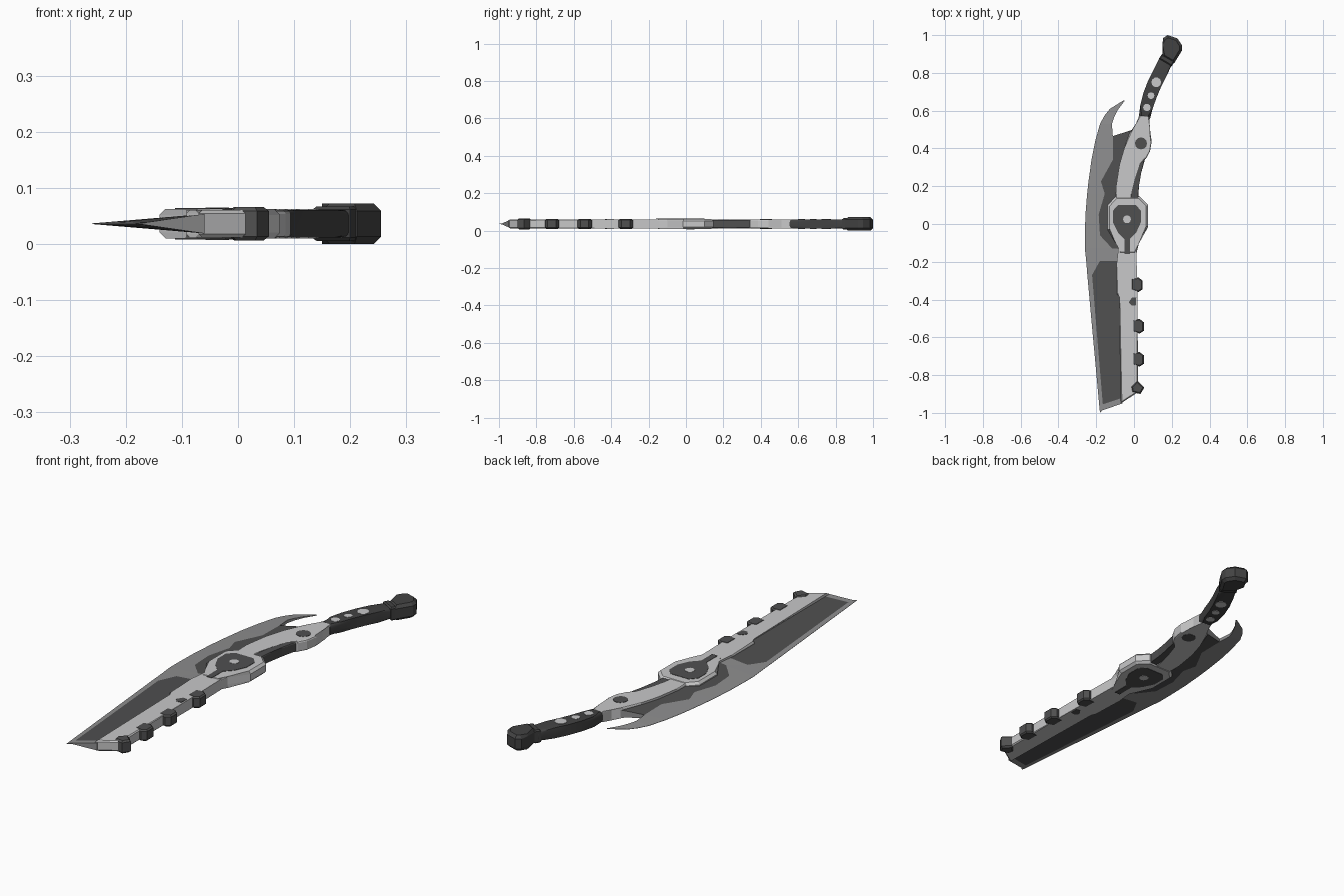
import bpy, bmesh, math

if "Cube" in bpy.data.objects:
    bpy.data.objects.remove(bpy.data.objects["Cube"])

MID = 0.036  # height of the mirror plane


def material(name, v):
    m = bpy.data.materials.new(name)
    m.diffuse_color = (v, v, v * 1.01, 1)
    m.use_nodes = True
    m.node_tree.nodes["Principled BSDF"].inputs["Base Color"].default_value = m.diffuse_color
    return m


LIGHT = material("light grey", 0.58)
STEEL = material("steel grey", 0.27)
DARK = material("dark grey", 0.08)
GRIP = material("charcoal", 0.055)


def finish(name, bm, mats):
    bmesh.ops.recalc_face_normals(bm, faces=bm.faces[:])
    me = bpy.data.meshes.new(name)
    bm.to_mesh(me)
    bm.free()
    for m in mats:
        me.materials.append(m)
    ob = bpy.data.objects.new(name, me)
    bpy.context.collection.objects.link(ob)
    return ob


def plate(name, pts, half, mat, bevel=0.0, segments=1, z=MID):
    """Outline extruded symmetrically about height z, with bevelled edges."""
    bm = bmesh.new()
    lo = [bm.verts.new((x, y, z - half)) for x, y in pts]
    hi = [bm.verts.new((x, y, z + half)) for x, y in pts]
    bm.faces.new(lo[::-1])
    bm.faces.new(hi)
    n = len(pts)
    for i in range(n):
        j = (i + 1) % n
        bm.faces.new((lo[i], lo[j], hi[j], hi[i]))
    if bevel:  # soften only the upper and lower rims
        rims = [e for e in bm.edges if abs(e.verts[0].co.z - e.verts[1].co.z) < 1e-6]
        bmesh.ops.bevel(bm, geom=rims, offset=bevel, segments=segments,
                        profile=0.5, affect='EDGES', clamp_overlap=True)
    return finish(name, bm, [mat])


def inlay(name, pts, surface, mat):
    """Thin painted plate on both flat sides of a part."""
    for side, s in (("upper", 1), ("lower", -1)):
        plate(f"{name}_{side}", pts, 0.001, mat, z=MID + s * (surface + 0.0005))


def disc(cx, cy, r, n=12):
    return [(cx + r * math.cos(2 * math.pi * i / n),
             cy + r * math.sin(2 * math.pi * i / n)) for i in range(n)]


# Blade: rows of outer, panel edge and inner points; flag = dark panel up to next row
rows = [
    ((-.18, -1.0), (-.165, -.985), (-.06, -.95), 0),
    ((-.185, -.95), (-.165, -.955), (-.06, -.92), 1),
    ((-.247, -.27), (-.222, -.27), (-.06, -.27), 1),
    ((-.253, -.195), (-.18, -.195), (-.06, -.195), 0),
    ((-.26, -.13), (-.115, -.13), (-.06, -.13), 1),
    ((-.26, -.06), (-.18, -.06), (-.06, -.06), 1),
    ((-.257, .05), (-.187, .05), (-.06, .05), 1),
    ((-.248, .16), (-.155, .16), (-.06, .16), 1),
    ((-.241, .225), (-.175, .225), (-.05, .225), 1),
    ((-.225, .34), (-.112, .34), (-.03, .34), 1),
    ((-.205, .44), (-.112, .465), (-.005, .50), 0),
]
hook = [((-.18, .53), (-.117, .53)), ((-.155, .575), (-.105, .565)),
        ((-.127, .61), (-.085, .605)), ((-.055, .655), (-.05, .652))]
bm = bmesh.new()
pair = {}


def blade_vert(p, h):
    v = bm.verts.new((*p, MID + h))
    pair[v] = bm.verts.new((*p, MID - h))
    return v


grid = []
for o, m, i, flag in rows:
    ratio = (m[0] - o[0]) / (i[0] - o[0])
    grid.append([blade_vert(o, .0006), blade_vert(m, .0175 * ratio), blade_vert(i, .0175)])
top = []
for k in range(len(rows) - 1):
    a, b = grid[k], grid[k + 1]
    for c in (0, 1):
        f = bm.faces.new((a[c], a[c + 1], b[c + 1], b[c]))
        f.material_index = 1 if c == 1 and rows[k][3] else 0
        top.append(f)
prev = grid[-1][:2]
for k, (o, m) in enumerate(hook):
    cur = [blade_vert(o, .0006), blade_vert(m, (.007, .005, .003, .0006)[k])]
    top.append(bm.faces.new((prev[0], prev[1], cur[1], cur[0])))
    prev = cur
rim = [e for e in bm.edges if e.is_boundary]
for f in top:
    g = bm.faces.new([pair[v] for v in reversed(f.verts)])
    g.material_index = f.material_index
for e in rim:
    a, b = e.verts
    bm.faces.new((a, b, pair[b], pair[a]))
finish("blade", bm, [STEEL, DARK])

# Spine: lower bar and upper neck with guard
plate("lower_spine", [(-.08, .0), (-.08, -.1), (-.092, -.21), (-.092, -.37), (-.07, -.39),
                      (-.07, -.95), (.022, -.89), (.018, -.38), (.012, -.1), (.012, 0)],
      .0245, LIGHT, .006)
plate("upper_spine", [(.027, .575), (.015, .525), (-.02, .49), (-.052, .40), (-.077, .315),
                      (-.095, .2), (-.1, .1), (-.015, .1), (-.013, .17), (-.003, .24),
                      (.025, .325), (.063, .345), (.085, .385), (.094, .44), (.077, .51), (.083, .575)],
      .0245, LIGHT, .007, 2)
plate("side_channel", [(.06, .35), (.01, .335), (-.02, .24), (-.03, .12), (.022, .12),
                       (.026, .2), (.038, .27)], .021, DARK, .004)

# Hub with dark emblem-free inset and centre pin
plate("hub", [(-.095, .147), (.028, .147), (.075, .1), (.075, -.015), (.015, -.1),
              (.012, -.16), (-.082, -.16), (-.085, -.1), (-.14, -.03), (-.14, .1)],
      .0265, LIGHT, .011)
inlay("hub_inset", [(-.085, .1), (.01, .1), (.037, .07), (.037, .01), (.012, -.045), (-.022, -.08),
                    (-.022, -.16), (-.05, -.16), (-.05, -.08), (-.085, -.045), (-.112, .01),
                    (-.112, .07)], .0265, DARK)
inlay("hub_pin", disc(-.037, .025, .021), .0275, LIGHT)
inlay("guard_rivet", disc(.037, .427, .032), .0245, DARK)

# Teeth along the back of the spine
tooth = [(-.008, -.03), (-.008, .033), (.03, .037), (.052, .02), (.052, -.025), (.03, -.04)]
for k, cy in enumerate((-.32, -.54, -.715)):
    shift = -.006 if k == 0 else 0
    plate(f"tooth_{k + 1}", [(x + shift, y + cy) for x, y in tooth], .026, DARK, .006)
plate("end_tooth", [(-.015, -.862), (.016, -.828), (.055, -.865), (.034, -.9), (-.01, -.89)],
      .0295, DARK, .007)
inlay("spine_mark", [(-.028, -.415), (-.01, -.388), (.012, -.39), (.01, -.43), (-.012, -.432)],
      .0245, DARK)

# Handle: curved grip, light studs and pommel
path = [(.055, .56, .030), (.066, .62, .034), (.084, .68, .037), (.108, .74, .038),
        (.138, .80, .038), (.172, .87, .037)]
left, right = [], []
for i, (x, y, w) in enumerate(path):
    a, b = path[max(i - 1, 0)], path[min(i + 1, len(path) - 1)]
    dx, dy = b[0] - a[0], b[1] - a[1]
    d = math.hypot(dx, dy)
    left.append((x - dy / d * w, y + dx / d * w))
    right.append((x + dy / d * w, y - dx / d * w))
grip = plate("grip", right + left[::-1], .0245, GRIP, .014, 3)
bpy.context.view_layer.objects.active = grip
grip.select_set(True)
bpy.ops.object.shade_smooth_by_angle(angle=math.radians(35))
for k, (x, y, r) in enumerate(((.068, .617, .02), (.09, .68, .018), (.118, .75, .026))):
    inlay(f"grip_stud_{k + 1}", disc(x, y, r, 10), .0245, LIGHT)
plate("pommel_collar", [(.132, .875), (.2, .835), (.215, .862), (.148, .9)], .031, GRIP, .006)
plate("pommel", [(.15, .885), (.212, .85), (.255, .92), (.255, .945), (.23, .983), (.178, 1.0),
                 (.155, .985), (.15, .95)], .036, GRIP, .013)
